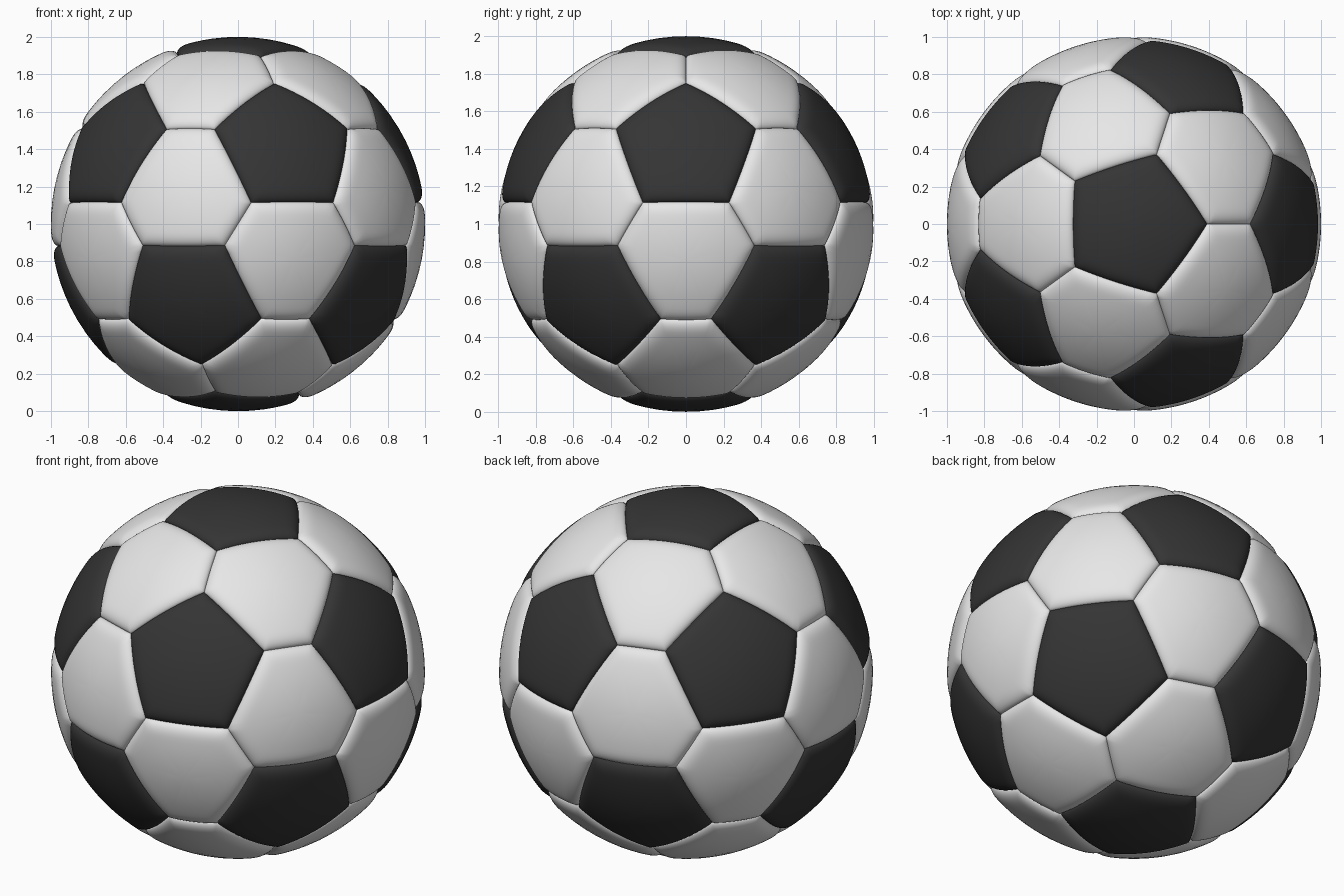
import bpy, bmesh, math
from mathutils import Vector

if "Cube" in bpy.data.objects:
    bpy.data.objects.remove(bpy.data.objects["Cube"])

CUT = 0.387          # where panel corners sit along the icosahedron edges
SEAM_R, RIM = 0.968, 0.085   # seam radius and width of the rounded rim
SEG = 12             # divisions per panel edge
RINGS = [0.2, 0.4, 0.55, 0.68, 0.76, 0.82, 0.87, 0.91, 0.94, 0.965, 0.982, 0.993, 1.0]


def material(name, v):
    m = bpy.data.materials.new(name)
    m.diffuse_color = (v, v, v, 1)
    m.use_nodes = True
    m.node_tree.nodes["Principled BSDF"].inputs["Base Color"].default_value = m.diffuse_color
    return m


# Icosahedron directions: two poles and two rings of five
dirs = [Vector((0, 0, 1)), Vector((0, 0, -1))]
for k in range(5):
    for sign, off in ((1, 0), (-1, 36)):
        a = math.radians(72 * k + off)
        dirs.append(Vector((2 * math.cos(a), 2 * math.sin(a), sign)).normalized())


def near(a, b):
    return 0.3 < a.dot(b) < 0.6


def corner(a, b):
    return a.lerp(b, CUT).normalized()


def panel(bm, corners):
    """Pillow-shaped spherical panel with a rounded rim falling to the seam."""
    c = sum(corners, Vector()).normalized()
    u = (corners[0] - c * c.dot(corners[0])).normalized()
    w = c.cross(u)
    corners = sorted(corners, key=lambda p: math.atan2(p.dot(w), p.dot(u)))
    n = len(corners)
    planes = [corners[i].cross(corners[(i + 1) % n]).normalized() for i in range(n)]
    border = [corners[i].lerp(corners[(i + 1) % n], j / SEG).normalized()
              for i in range(n) for j in range(SEG)]

    def vert(d):
        dist = max(0.0, min(math.asin(d.dot(p)) for p in planes))
        s = 1 - min(1.0, dist / RIM)
        r = SEAM_R + (1 - SEAM_R) * (1 - s ** 2.6) ** 0.6
        return bm.verts.new(d * r + Vector((0, 0, 1)))

    mid = vert(c)
    prev = None
    for t in RINGS:
        ring = [vert(c.lerp(b, t).normalized()) for b in border]
        m = len(ring)
        for i in range(m):
            j = (i + 1) % m
            if prev is None:
                bm.faces.new((mid, ring[i], ring[j]))
            else:
                bm.faces.new((prev[i], ring[i], ring[j], prev[j]))
        prev = ring


def make(name, panels, mat):
    bm = bmesh.new()
    for p in panels:
        panel(bm, p)
    for f in bm.faces:
        f.smooth = True
    me = bpy.data.meshes.new(name)
    bm.to_mesh(me)
    bm.free()
    me.materials.append(mat)
    bpy.context.collection.objects.link(bpy.data.objects.new(name, me))


# Black pentagons around each direction
pentagons = [[corner(a, b) for b in dirs if near(a, b)] for a in dirs]

# White hexagons between each three neighbouring directions
hexagons = []
for i, a in enumerate(dirs):
    for j in range(i + 1, 12):
        for k in range(j + 1, 12):
            t = (a, dirs[j], dirs[k])
            if near(t[0], t[1]) and near(t[1], t[2]) and near(t[0], t[2]):
                hexagons.append([corner(p, q) for p in t for q in t if p is not q])

make("black_pentagon_panels", pentagons, material("black leather", 0.035))
make("white_hexagon_panels", hexagons, material("white leather", 0.8))
